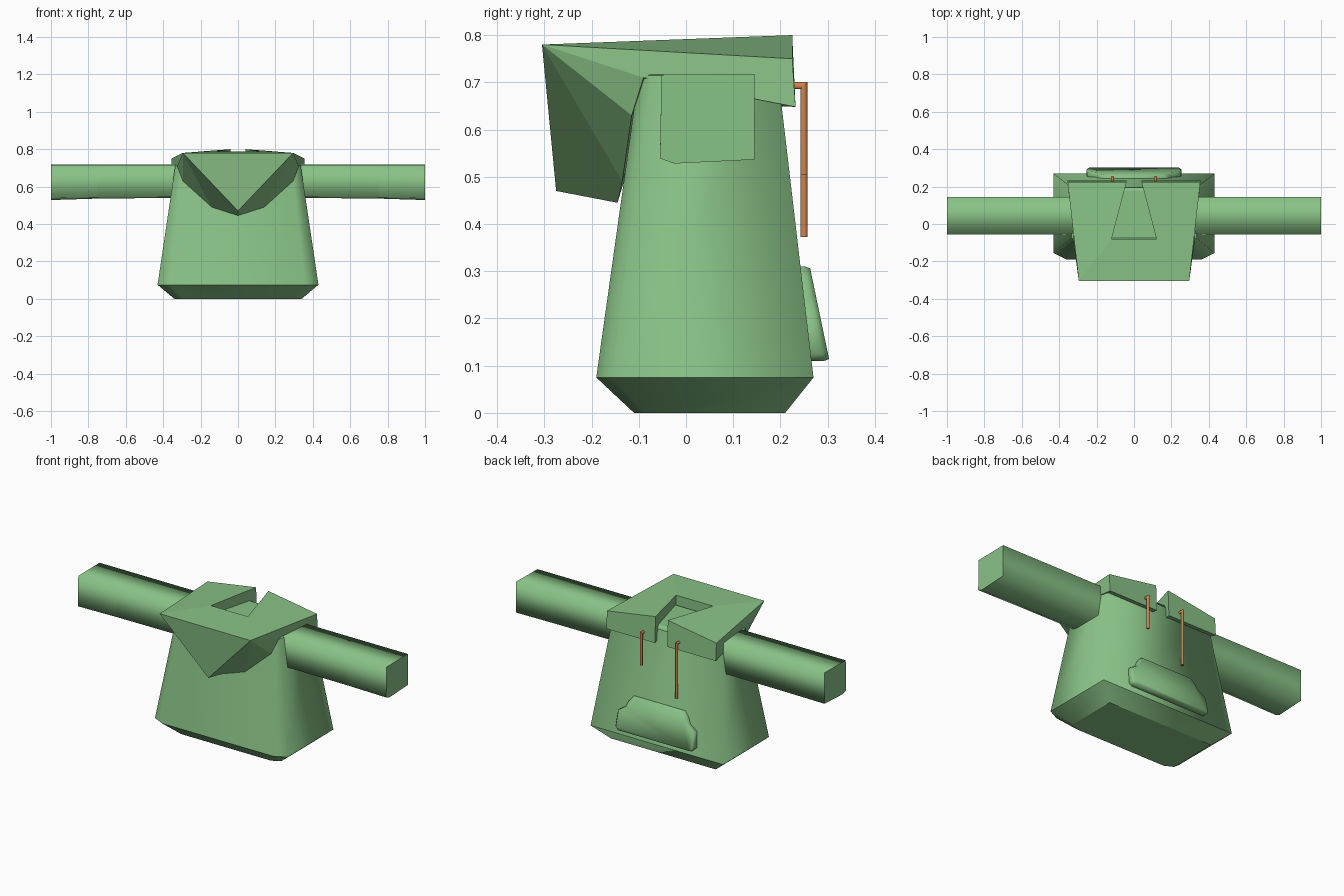
import bpy, bmesh, math
from mathutils import Vector

if "Cube" in bpy.data.objects:
    bpy.data.objects.remove(bpy.data.objects["Cube"])


def material(name, rgb):
    m = bpy.data.materials.new(name)
    m.diffuse_color = (*rgb, 1)
    m.use_nodes = True
    m.node_tree.nodes["Principled BSDF"].inputs["Base Color"].default_value = m.diffuse_color
    return m


GREEN = material("soft green", (0.25, 0.54, 0.24))
ORANGE = material("orange cord", (0.62, 0.23, 0.075))


def finish(name, bm, mat, smooth=False):
    bmesh.ops.recalc_face_normals(bm, faces=bm.faces)
    for f in bm.faces:
        f.smooth = smooth
    me = bpy.data.meshes.new(name)
    bm.to_mesh(me)
    bm.free()
    me.materials.append(mat)
    ob = bpy.data.objects.new(name, me)
    bpy.context.collection.objects.link(ob)
    return ob


def loft(name, rings, mat, sharp_rings=True):
    """Skin closed rings, cap both ends; ring edges stay sharp."""
    bm = bmesh.new()
    vr = [[bm.verts.new(p) for p in r] for r in rings]
    n = len(rings[0])
    for a, b in zip(vr, vr[1:]):
        for i in range(n):
            j = (i + 1) % n
            bm.faces.new((a[i], a[j], b[j], b[i]))
    bm.faces.new(vr[0])
    bm.faces.new(vr[-1])
    if sharp_rings:
        for r in vr:
            for i in range(n):
                bm.edges.get((r[i], r[(i + 1) % n])).smooth = False
    return finish(name, bm, mat, True)


# Body: tapered torso with chamfered front corners and a tucked hem
def body_ring(z, w, front, back, c=0.05):
    half = [(w - c, front), (w, front + c * 0.5), (w, back)]
    pts = half + [(-x, y) for x, y in reversed(half)]
    return [(x, y, z) for x, y in pts]


loft("body", [
    body_ring(0.0, 0.34, -0.11, 0.21),
    body_ring(0.075, 0.43, -0.19, 0.27, 0.07),
    body_ring(0.715, 0.335, -0.10, 0.195),
    body_ring(0.735, 0.20, -0.07, 0.18),
], GREEN)

# Sleeves: straight boxy tubes held out to the sides
for side, label in ((1, "right"), (-1, "left")):
    def section(x, drop):
        return [(side * x, y, z) for y, z in (
            (-0.052, 0.716), (0.145, 0.718), (0.145, 0.54 - drop * 0.3),
            (-0.025, 0.54 - drop), (-0.055, 0.545 - drop * 0.5))]
    loft(label + "_sleeve", [section(0.28, 0), section(0.75, 0.004),
                             section(1.0, 0.012)], GREEN)

# Hood: faceted half with a slot at the back, mirrored
P = dict(
    A=(0.295, -0.305, 0.78), T=(0, -0.305, 0.78), B=(0, -0.275, 0.47),
    C=(0, -0.145, 0.445), D=(0.14, -0.135, 0.49), E=(0.295, -0.115, 0.63),
    F=(0.325, -0.09, 0.71), G=(0.355, 0.225, 0.75), H=(0.355, 0.232, 0.648),
    I=(0.04, 0.225, 0.80), J=(0.04, 0.232, 0.648), K=(0.12, -0.08, 0.788),
    L=(0.12, -0.08, 0.66), M=(0, -0.08, 0.788), N=(0, -0.08, 0.66))
FACES = "ABT ABCD ADE AEF AFHG AGIK TAKM GHJI IJLK MKLN FHJL FLNE EDN DCN".split()
bm = bmesh.new()
for s in (1, -1):
    v = {k: bm.verts.new((s * x, y, z)) for k, (x, y, z) in P.items()}
    for f in FACES:
        bm.faces.new([v[k] for k in f])
bmesh.ops.remove_doubles(bm, verts=bm.verts, dist=0.0005)
finish("hood", bm, GREEN)

# Back patch: stepped outline leaning with the back of the body
half = [(0.24, 0.11), (0.255, 0.125), (0.25, 0.215), (0.205, 0.245),
        (0.19, 0.28), (0.165, 0.31)]
outline = half + [(-x, z) for x, z in reversed(half)]


def patch_ring(y0, k):
    return [(x * k, y0 - (z - 0.11) * 0.2, 0.21 + (z - 0.21) * k)
            for x, z in outline]


loft("back_patch", [patch_ring(0.255, 1), patch_ring(0.292, 1),
                    patch_ring(0.303, 0.96)], GREEN, False)


# Cords: short peg out of the hood, then a hanging strand
def cord(name, x, bottom):
    path = [Vector((x, 0.20, 0.693)), Vector((x, 0.25, 0.693)),
            Vector((x, 0.25, bottom))]
    dirs = [Vector((0, 0, 1)), Vector((0, 1, 1)), Vector((0, 1, 0))]
    rings = []
    for p, d in zip(path, dirs):
        rings.append([p + 0.008 * (Vector((1, 0, 0)) * math.cos(a) + d * math.sin(a))
                      for a in (i * math.tau / 10 for i in range(10))])
    loft(name, rings, ORANGE)


cord("short_cord", 0.115, 0.505)
cord("long_cord", -0.115, 0.372)
